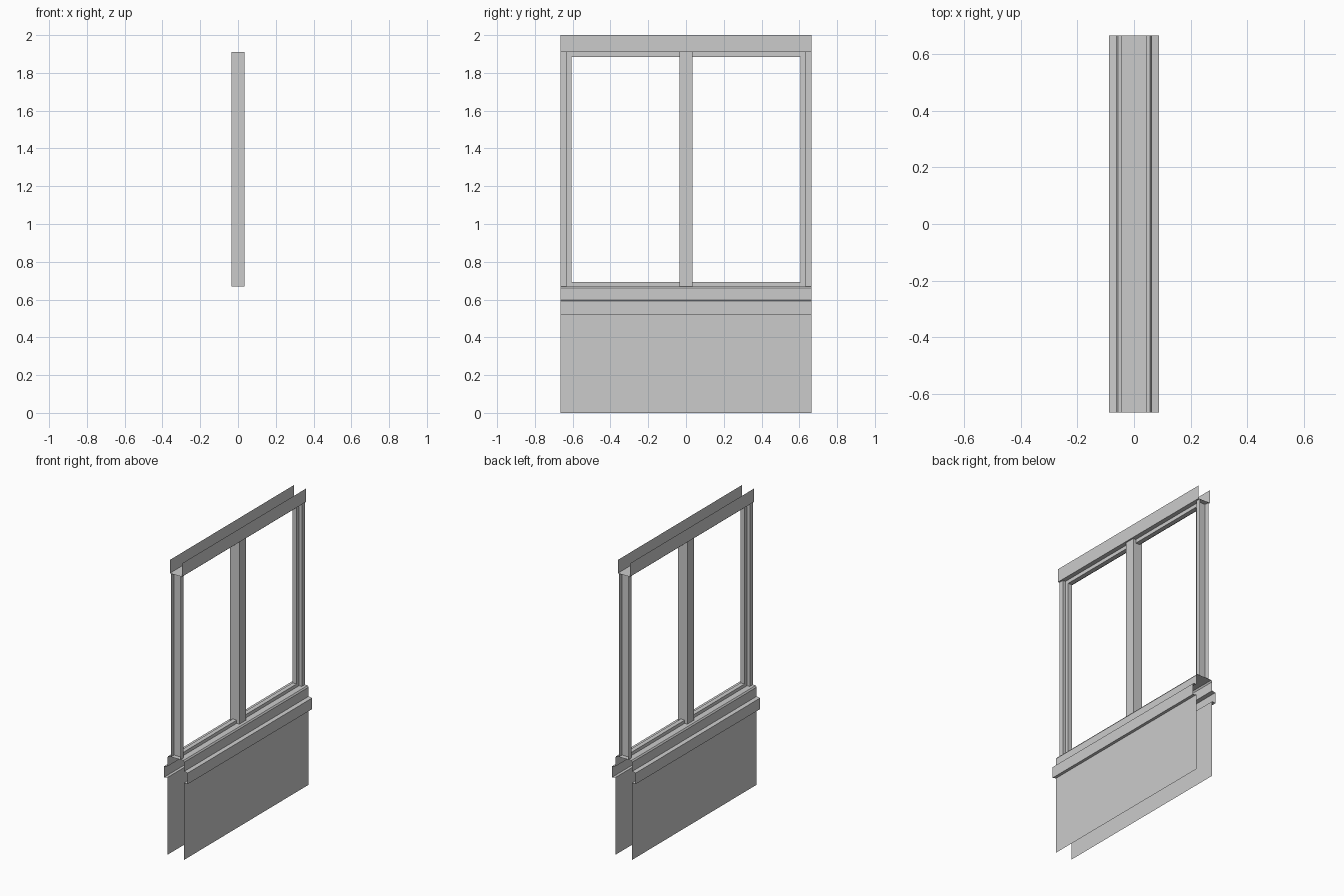
import bpy

if "Cube" in bpy.data.objects:
    bpy.data.objects.remove(bpy.data.objects["Cube"], do_unlink=True)

grey = bpy.data.materials.new("light_grey")
grey.use_nodes = True
grey.diffuse_color = (0.6, 0.6, 0.6, 1)
grey.node_tree.nodes["Principled BSDF"].inputs["Base Color"].default_value = (0.6, 0.6, 0.6, 1)

HALF = 0.665      # half length of the wall bay
SILL = 0.67       # top of the lower wall
HEAD = 1.91       # underside of the top channel


def sheet(name, profile, start, end, axis="y", closed=False):
    """Sweep a 2D profile along an axis as a sheet with open ends."""
    place = {"y": lambda p, t: (p[0], t, p[1]),
             "z": lambda p, t: (p[0], p[1], t)}[axis]
    n = len(profile)
    verts = [place(p, t) for t in (start, end) for p in profile]
    faces = [(i, (i + 1) % n, (i + 1) % n + n, i + n)
             for i in range(n if closed else n - 1)]
    mesh = bpy.data.meshes.new(name)
    mesh.from_pydata(verts, [], faces)
    mesh.materials.append(grey)
    obj = bpy.data.objects.new(name, mesh)
    bpy.context.collection.objects.link(obj)
    return obj


def mirrored(points):
    """Complete a half profile, running from outside to centre, across x = 0."""
    return points + [(-x, z) for x, z in reversed(points)]


def rectangle(x, low, high):
    return [(x, low), (x, high), (-x, high), (-x, low)]


# Lower wall with its projecting rails and chamfered sill
sheet("lower_wall", mirrored([(0.063, 0), (0.063, 0.523), (0.088, 0.518),
                              (0.088, 0.593), (0.063, 0.598),
                              (0.063, 0.66), (0.056, SILL)]), -HALF, HALF)

# Top channel, open upward
sheet("top_channel", mirrored([(0.045, 2), (0.045, HEAD)]), -HALF, HALF)

# Central mullion
sheet("mullion", rectangle(0.035, -0.035, 0.035), SILL, HEAD, "z", closed=True)

# Jambs open toward the ends of the bay, each with a glazing bead
for side, label in ((-1, "front"), (1, "back")):
    outer, inner, bead = side * HALF, side * 0.632, side * 0.605
    sheet(label + "_jamb", mirrored([(0.035, outer), (0.035, inner)]), SILL, HEAD, "z")
    sheet(label + "_jamb_bead", mirrored([(0.015, inner), (0.015, bead)]), SILL, HEAD, "z")

# Glazing beads along the sill and the head
for name, base, edge in (("sill_bead", SILL, 0.692), ("head_bead", HEAD, 1.885)):
    sheet(name, mirrored([(0.015, base), (0.015, edge)]), -0.632, 0.632)
